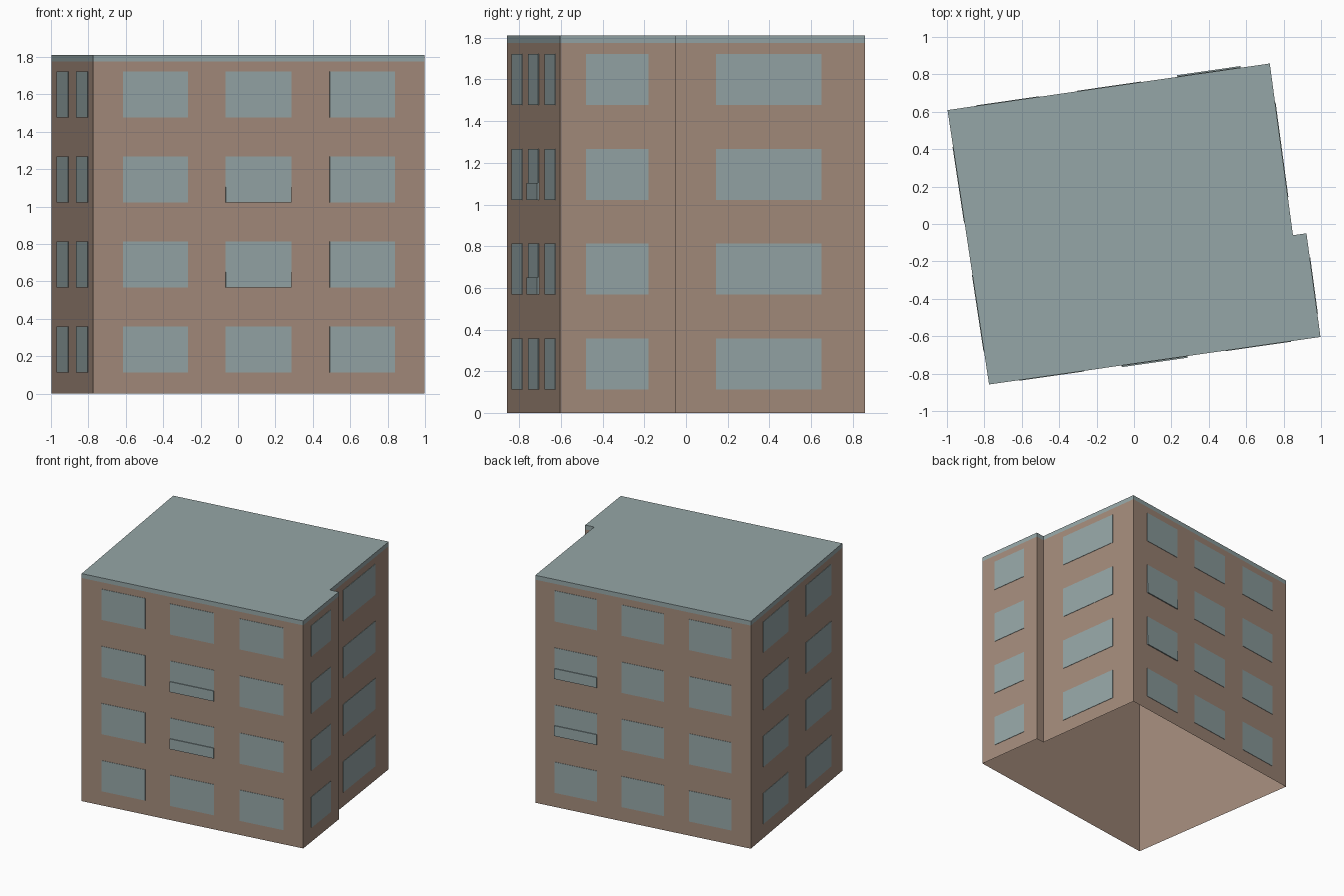
import bpy
import bmesh
from mathutils import Vector

cube = bpy.data.objects.get("Cube")
if cube:
    bpy.data.objects.remove(cube, do_unlink=True)


def material(name, rgb):
    m = bpy.data.materials.new(name)
    m.use_nodes = True
    m.diffuse_color = (*rgb, 1)
    m.node_tree.nodes["Principled BSDF"].inputs["Base Color"].default_value = (*rgb, 1)
    return m


BRICK = material("brown brick", (0.37, 0.26, 0.20))
SLATE = material("blue grey", (0.30, 0.38, 0.385))


def finish(bm, name, mats):
    mesh = bpy.data.meshes.new(name)
    bm.to_mesh(mesh)
    bm.free()
    for m in mats:
        mesh.materials.append(m)
    obj = bpy.data.objects.new(name, mesh)
    bpy.context.collection.objects.link(obj)
    return obj


# Building outline, counter-clockwise, starting at the front right corner
front_right = Vector((-0.775, -0.858))
front_left = Vector((0.997, -0.604))
bay_back = Vector((0.922, -0.05))
notch = Vector((0.85, -0.06))
back_left = Vector((0.726, 0.858))
back_right = Vector((-0.997, 0.609))
OUTLINE = [front_right, front_left, bay_back, notch, back_left, back_right]
EAVES, TOP = 1.775, 1.81


def shell(name, low, high, mat, capped):
    """Extrude the outline upward as an open-bottomed shell."""
    bm = bmesh.new()
    a = [bm.verts.new((*p, low)) for p in OUTLINE]
    b = [bm.verts.new((*p, high)) for p in OUTLINE]
    for i in range(len(a)):
        j = (i + 1) % len(a)
        bm.faces.new((a[i], a[j], b[j], b[i]))
    if capped:
        bm.faces.new(b)
    return finish(bm, name, [mat])


shell("walls", 0, EAVES, BRICK, False)
shell("roof", EAVES, TOP, SLATE, True)


def plate(bm, start, end, span, low, high, proud):
    """Shallow raised panel on the wall from start to end."""
    along = end - start
    out = Vector((along.y, -along.x)).normalized() * proud
    p, q = start + along * span[0], start + along * span[1]
    corners = [(p, low), (q, low), (q, high), (p, high)]
    inner = [bm.verts.new((*c, z)) for c, z in corners]
    outer = [bm.verts.new((*(c + out), z)) for c, z in corners]
    bm.faces.new(outer)
    for i in range(4):
        j = (i + 1) % 4
        bm.faces.new((inner[i], inner[j], outer[j], outer[i]))


# Windows: spans are fractions of each wall's length
FLOORS = [0.113 + 0.4545 * i for i in range(4)]
HEIGHT = 0.245
THREE = [(0.09, 0.287), (0.40, 0.598), (0.714, 0.911)]
WALLS = {
    "front_windows": (front_right, front_left, THREE),
    "bay_windows": (front_left, bay_back, [(0.225, 0.766)]),
    "left_windows": (notch, back_left, [(0.223, 0.772)]),
    "back_windows": (back_left, back_right, THREE),
    "right_windows": (back_right, front_right, [(0.134, 0.41), (0.60, 0.88)]),
}
for name, (start, end, spans) in WALLS.items():
    bm = bmesh.new()
    for z in FLOORS:
        for span in spans:
            plate(bm, start, end, span, z, z + HEIGHT, 0.003)
    finish(bm, name, [SLATE])

# Low guard panels on the two middle floors
for name, start, end, span in (
    ("front_guard_panels", front_right, front_left, THREE[1]),
    ("back_guard_panels", back_left, back_right, THREE[0]),
):
    bm = bmesh.new()
    for z in FLOORS[1:3]:
        plate(bm, start, end, span, z, z + 0.082, 0.009)
    finish(bm, name, [SLATE])
